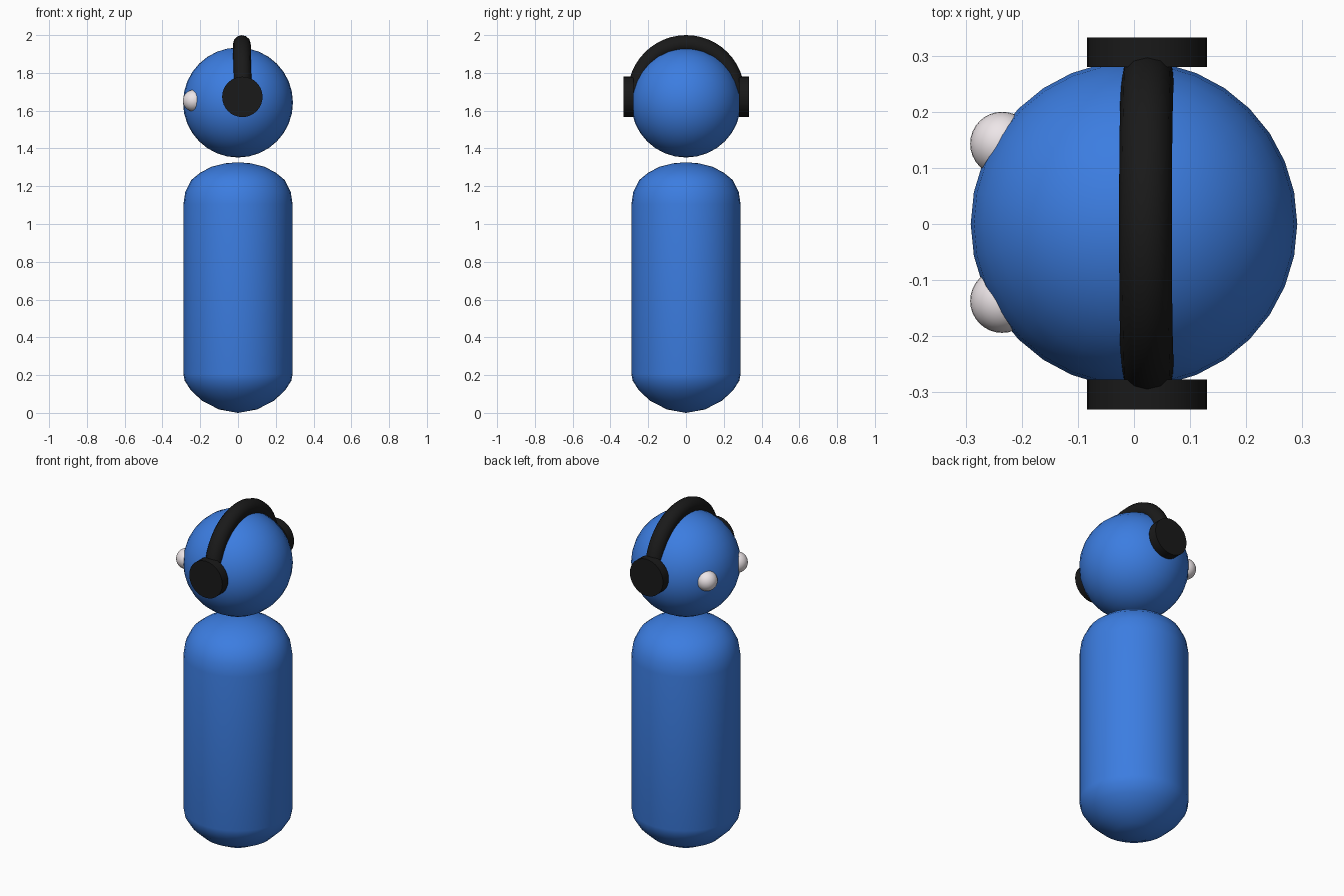
import bpy, bmesh
from math import pi, radians
from mathutils import Matrix, Vector

if "Cube" in bpy.data.objects:
    bpy.data.objects.remove(bpy.data.objects["Cube"])


def material(name, color):
    m = bpy.data.materials.new(name)
    m.diffuse_color = (*color, 1)
    m.use_nodes = True
    m.node_tree.nodes["Principled BSDF"].inputs["Base Color"].default_value = m.diffuse_color
    return m


blue = material("blue", (0.045, 0.205, 0.75))
black = material("black", (0.01, 0.01, 0.01))
white = material("white", (0.85, 0.79, 0.81))


def finish(obj, name, mat, angle=50):
    obj.name = name
    obj.data.materials.append(mat)
    bpy.ops.object.select_all(action='DESELECT')
    obj.select_set(True)
    bpy.context.view_layer.objects.active = obj
    bpy.ops.object.shade_smooth_by_angle(angle=radians(angle))
    return obj


def from_bmesh(bm, name, mat):
    bmesh.ops.recalc_face_normals(bm, faces=bm.faces)
    mesh = bpy.data.meshes.new(name)
    bm.to_mesh(mesh)
    bm.free()
    obj = bpy.data.objects.new(name, mesh)
    bpy.context.collection.objects.link(obj)
    return finish(obj, name, mat)


def sphere(name, loc, r, mat, seg=32, rings=16):
    bpy.ops.mesh.primitive_uv_sphere_add(segments=seg, ring_count=rings, radius=r, location=loc)
    return finish(bpy.context.object, name, mat)


# Body: rounded profile turned around z
profile = [(0, 0), (0.10, 0.018), (0.19, 0.064), (0.25, 0.12), (0.282, 0.17), (0.289, 0.205),
           (0.289, 1.105), (0.279, 1.17), (0.247, 1.233), (0.2, 1.272),
           (0.14, 1.303), (0.07, 1.321), (0, 1.327)]
bm = bmesh.new()
verts = [bm.verts.new((r, 0, z)) for r, z in profile]
edges = [bm.edges.new(pair) for pair in zip(verts, verts[1:])]
bmesh.ops.spin(bm, geom=verts + edges, cent=(0, 0, 0), axis=(0, 0, 1),
               angle=2 * pi, steps=32, use_merge=True)
bmesh.ops.remove_doubles(bm, verts=bm.verts, dist=1e-4)
from_bmesh(bm, "body", blue)

# Head
sphere("head", (0, 0, 1.643), 0.291, blue)

# Eyes and ear cups, one per side
for side, tag in ((1, "left"), (-1, "right")):
    sphere("eye_" + tag, (-0.235, side * 0.14 + 0.003, 1.653), 0.057, white)
    bpy.ops.mesh.primitive_cylinder_add(vertices=32, radius=0.107, depth=0.053,
                                        location=(0.023, side * 0.305 + 0.001, 1.673),
                                        rotation=(pi / 2, 0, 0))
    finish(bpy.context.object, "ear_cup_" + tag, black, 30)

# Headband: round tube swept over the head in a half circle
bm = bmesh.new()
ring = bmesh.ops.create_circle(bm, cap_ends=True, segments=12, radius=0.047,
                               matrix=Matrix.Translation((0, 0.262, 0)))["verts"]
start = bm.faces[:]
cap = bmesh.ops.duplicate(bm, geom=start)
bmesh.ops.spin(bm, geom=start, cent=(0, 0, 0), axis=(1, 0, 0), angle=pi, steps=24)
bmesh.ops.remove_doubles(bm, verts=bm.verts, dist=1e-5)
band = from_bmesh(bm, "headband", black)
band.location = (0.025, 0.001, 1.691)
band.rotation_euler = (0, radians(-1), 0)
